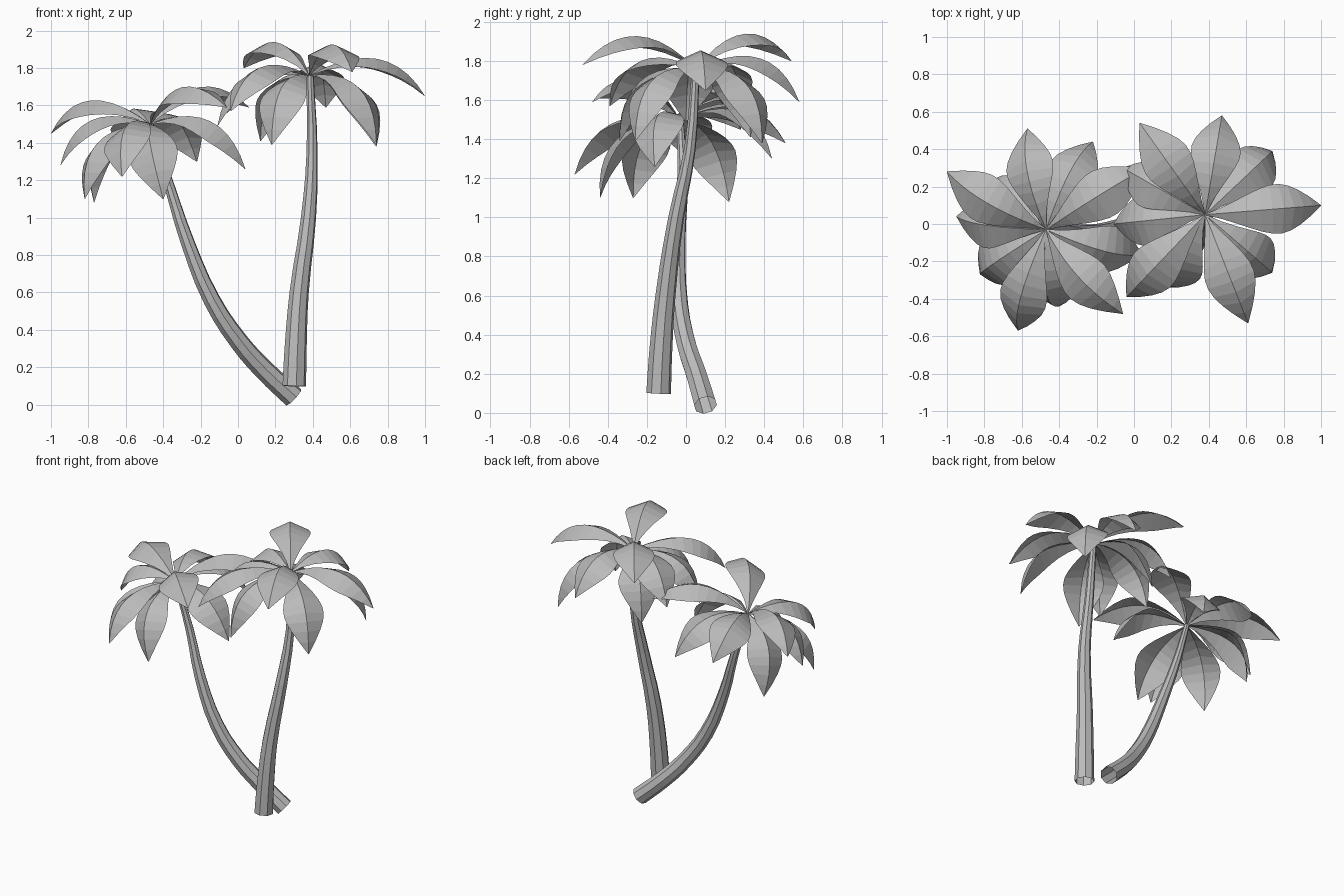
import bpy, bmesh, math
from mathutils import Vector

if "Cube" in bpy.data.objects:
    bpy.data.objects.remove(bpy.data.objects["Cube"])

grey = bpy.data.materials.new("plain_grey")
grey.use_nodes = True
grey.diffuse_color = (0.5, 0.5, 0.5, 1)
grey.node_tree.nodes["Principled BSDF"].inputs["Base Color"].default_value = (0.5, 0.5, 0.5, 1)


def trunk(name, path):
    """Open eight-sided tapering tube through (x, y, z, radius) points."""
    curve = bpy.data.curves.new(name, "CURVE")
    curve.dimensions = "3D"
    curve.bevel_depth = 1
    curve.bevel_resolution = 2
    curve.resolution_u = 3
    spline = curve.splines.new("BEZIER")
    spline.use_smooth = False
    spline.bezier_points.add(len(path) - 1)
    for point, (x, y, z, radius) in zip(spline.bezier_points, path):
        point.co = (x, y, z)
        point.radius = radius
        point.handle_left_type = point.handle_right_type = "AUTO"
    curve.materials.append(grey)
    obj = bpy.data.objects.new(name, curve)
    bpy.context.collection.objects.link(obj)
    bpy.ops.object.select_all(action="DESELECT")
    obj.select_set(True)
    bpy.context.view_layer.objects.active = obj
    bpy.ops.object.convert(target="MESH")


def frond(name, root, tip, up, segments=10, half_width=0.146, fold=0.42):
    """Arching leaf, creased along the midrib, pointed at both ends."""
    reach = tip - root
    rise = reach.dot(up)
    flat = reach - up * rise
    # Low-hanging leaves run outward first, then turn down
    bend = flat * (0.54 + 1.2 * max(0, -rise)) + up * (0.31 + 0.7 * rise)
    side = up.cross(flat).normalized()
    bm = bmesh.new()
    rows = []
    for i in range(segments + 1):
        t = i / segments
        mid = root + bend * (2 * t * (1 - t)) + reach * t * t
        along = (bend * (1 - 2 * t) + reach * t).normalized()
        normal = along.cross(side)
        w = half_width * max(math.sin(math.pi * t ** 1.22), 0.01) ** 0.9
        points = [mid + side * w * s * math.cos(fold) - normal * w * abs(s) * math.sin(fold)
                  for s in (-1, 0, 1)]
        rows.append([bm.verts.new(p) for p in points])
    for a, b in zip(rows, rows[1:]):
        for k in range(2):
            bm.faces.new((a[k], b[k], b[k + 1], a[k + 1]))
    mesh = bpy.data.meshes.new(name)
    bm.to_mesh(mesh)
    bm.free()
    mesh.materials.append(grey)
    bpy.context.collection.objects.link(bpy.data.objects.new(name, mesh))


def crown(name, root, up, tips):
    for i, tip in enumerate(tips):
        frond(f"{name}_frond_{i + 1}", Vector(root), Vector(tip), Vector(up).normalized())


# Tall upright palm
trunk("tall_trunk", [(0.301, -0.14, 0.10, 0.064), (0.308, -0.13, 0.3, 0.06),
                     (0.327, -0.105, 0.6, 0.052), (0.377, -0.05, 1.0, 0.041),
                     (0.396, 0.02, 1.35, 0.03), (0.385, 0.05, 1.76, 0.02)])
crown("tall", (0.38, 0.05, 1.76), (0, 0, 1), [
    (1.0, 0.1, 1.65), (0.47, 0.58, 1.59), (0.03, 0.54, 1.8), (-0.11, 0, 1.49),
    (-0.04, -0.39, 1.57), (0.61, -0.53, 1.78), (0.74, 0.39, 1.38), (0.74, -0.26, 1.39),
    (0.18, -0.34, 1.39), (-0.06, 0.3, 1.56), (0.12, 0.33, 1.41)])

# Short leaning palm
trunk("leaning_trunk", [(0.297, 0.1, 0.04, 0.06), (0.135, 0.055, 0.19, 0.056),
                        (0.003, 0.005, 0.34, 0.052), (-0.14, -0.035, 0.56, 0.047),
                        (-0.27, -0.04, 0.87, 0.038), (-0.37, -0.018, 1.18, 0.028),
                        (-0.47, -0.03, 1.5, 0.018)])
crown("leaning", (-0.47, -0.03, 1.5), (-0.27, -0.12, 1), [
    (-1.0, 0.28, 1.45), (-0.57, 0.51, 1.38), (-0.22, 0.44, 1.3), (0.06, 0.3, 1.59),
    (-0.06, -0.48, 1.59), (-0.62, -0.57, 1.22), (-0.95, 0.04, 1.28), (-0.82, -0.27, 1.1),
    (-0.4, -0.44, 1.1), (0.04, -0.16, 1.26), (-0.77, 0.22, 1.08)])
